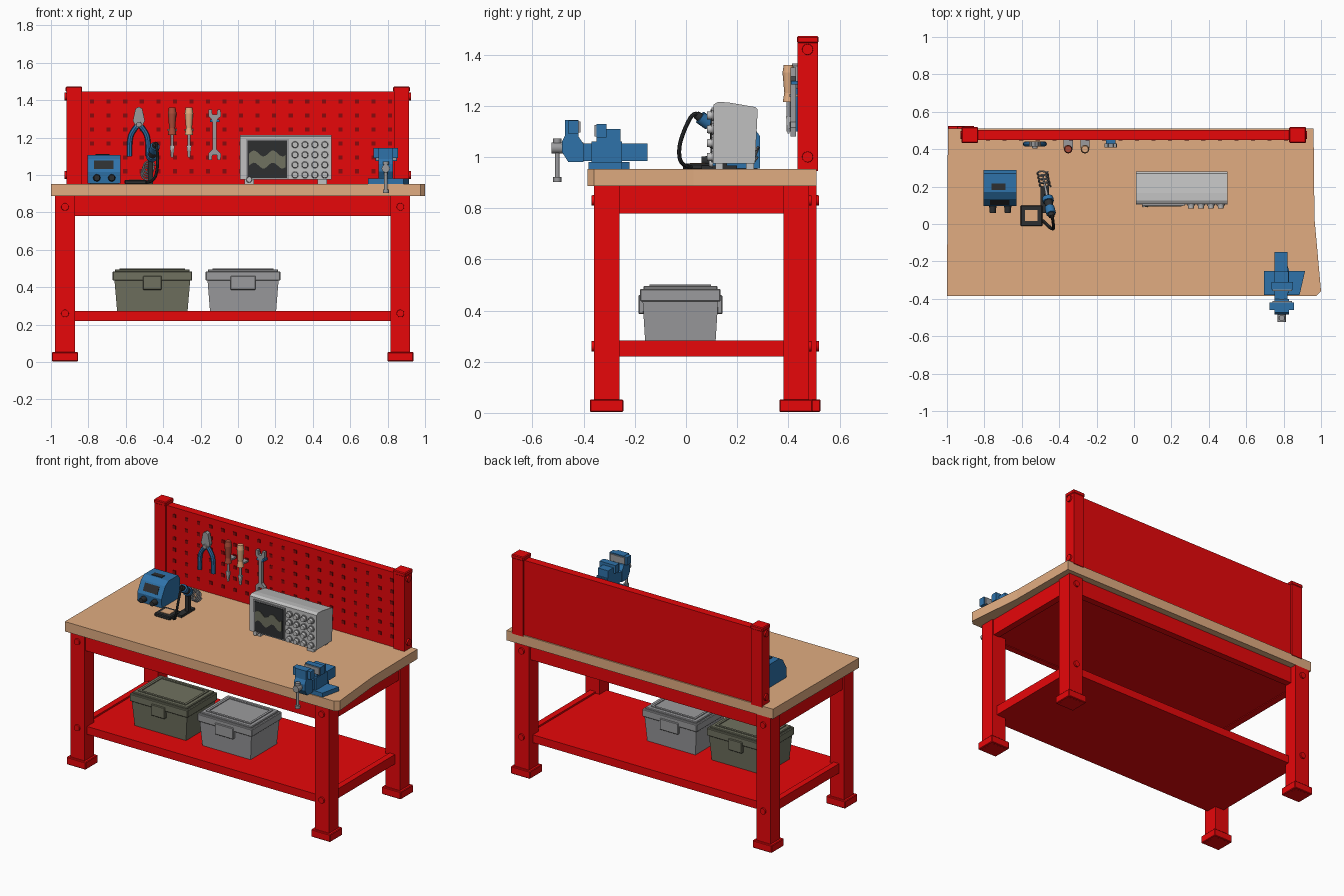
import bpy, bmesh, math
from mathutils import Vector

cube = bpy.data.objects.get("Cube")
if cube:
    bpy.data.objects.remove(cube, do_unlink=True)


def material(name, *rgb):
    m = bpy.data.materials.new(name)
    m.use_nodes = True
    m.diffuse_color = (*rgb, 1)
    m.node_tree.nodes["Principled BSDF"].inputs["Base Color"].default_value = (*rgb, 1)
    return m


RED = material("red paint", .8, .002, .003)
HOLE = material("dark red", .25, .003, .004)
WOOD = material("tan wood", .75, .415, .22)
BLUE = material("blue", .028, .17, .40)
LIGHT = material("light grey", .53, .53, .53)
GREY = material("mid grey", .33, .33, .34)
OLIVE = material("olive", .16, .165, .115)
BLACK = material("near black", .026, .028, .03)
RUST = material("rust red", .40, .07, .04)


def add(name, mat, bm, smooth=False):
    bmesh.ops.recalc_face_normals(bm, faces=bm.faces)
    me = bpy.data.meshes.new(name)
    bm.to_mesh(me)
    bm.free()
    me.materials.append(mat)
    ob = bpy.data.objects.new(name, me)
    bpy.context.collection.objects.link(ob)
    if smooth:
        me.shade_smooth()
        me.set_sharp_from_angle(angle=math.radians(40))


def boxes(name, mat, *specs, bevel=0):
    """Each spec: centre xyz, size xyz, optional scale of the bottom end."""
    bm = bmesh.new()
    for c, s, *taper in specs:
        for v in bmesh.ops.create_cube(bm, size=1)["verts"]:
            k = taper[0] if taper and v.co.z < 0 else 1
            v.co = Vector(c) + Vector((v.co.x * s[0] * k, v.co.y * s[1] * k, v.co.z * s[2]))
    if bevel:
        bmesh.ops.bevel(bm, geom=bm.edges[:], offset=bevel, segments=1, affect='EDGES')
    add(name, mat, bm)


def span(x0, x1, y0, y1, z0, z1):
    return ((x0 + x1) / 2, (y0 + y1) / 2, (z0 + z1) / 2), (x1 - x0, y1 - y0, z1 - z0)


def rods(name, mat, *specs, sides=12):
    """Each spec: start point, end point, start radius, end radius."""
    bm = bmesh.new()
    for a, b, r0, r1 in specs:
        a, b = Vector(a), Vector(b)
        turn = (b - a).to_track_quat('Z', 'Y').to_matrix().to_4x4()
        turn.translation = (a + b) / 2
        bmesh.ops.create_cone(bm, cap_ends=True, segments=sides, radius1=r0,
                              radius2=r1, depth=(b - a).length, matrix=turn)
    add(name, mat, bm, True)


def prism(name, mat, pts, axis, lo, hi):
    """Extrude a closed 2D profile along one axis."""
    bm = bmesh.new()
    i = "xyz".index(axis)
    face = bm.faces.new([bm.verts.new(p[:i] + (lo,) + p[i:]) for p in pts])
    for v in bmesh.ops.extrude_face_region(bm, geom=[face])["geom"]:
        if isinstance(v, bmesh.types.BMVert):
            v.co[i] = hi
    add(name, mat, bm)


def tube(name, mat, pts, r):
    cu = bpy.data.curves.new(name, 'CURVE')
    cu.dimensions = '3D'
    cu.bevel_depth, cu.bevel_resolution, cu.use_fill_caps = r, 2, True
    sp = cu.splines.new('NURBS')
    sp.points.add(len(pts) - 1)
    for p, co in zip(sp.points, pts):
        p.co = (*co, 1)
    sp.use_endpoint_u, sp.order_u, sp.resolution_u = True, 3, 6
    tmp = bpy.data.objects.new(name, cu)
    bm = bmesh.new()
    bm.from_mesh(tmp.to_mesh())
    bpy.data.objects.remove(tmp)
    add(name, mat, bm, True)


# Legs with feet and bolts
for side, x in (("right", -.925), ("left", .868)):
    for end, y in (("front", -.31), ("back", .46 if x < 0 else .43)):
        face = math.copysign(1, y)
        boxes(f"{end}_{side}_leg", RED, ((x, y, .445), (.105, .1, .885)))
        boxes(f"{end}_{side}_foot", RED, ((x, y, .028), (.14, .13, .05)), bevel=.004)
        rods(f"{end}_{side}_bolts", RED,
             *[((x, y, z), (x, y + face * .06, z), .024, .02) for z in (.26, .83)])

# Frame under the top and lower shelf with raised ends
boxes("apron_rails", RED, span(-.9, .85, -.35, -.31, .78, .888), span(-.9, .85, .42, .465, .78, .888),
      span(-.965, -.92, -.31, .44, .78, .888), span(.865, .91, -.31, .44, .78, .888))
boxes("top_support_plate", RED, span(-.94, .89, -.33, .45, .785, .8))
boxes("lower_shelf", RED, span(-.94, .885, -.335, .44, .22, .272),
      *[span(x - .02, x + .02, -.27, .38, .22, .283) for x in (-.92, .865)])
prism("table_top", WOOD, [(-1, -.385), (.975, -.385), (1, -.36), (.965, .03), (.96, .51), (-.995, .51)],
      "z", .887, .952)

# Back panel with posts
boxes("peg_panel", RED, span(-.89, .85, .45, .502, .945, 1.447))
for side, x in (("right", -.878), ("left", .875)):
    out = math.copysign(1, x)
    boxes(f"{side}_post", RED, span(x - .04, x + .04, .435, .515, .945, 1.45))
    boxes(f"{side}_post_cap", RED, span(x - .045, x + .045, .433, .518, 1.445, 1.472), bevel=.005)
    rods(f"{side}_post_bolts", RED, *[((x, .475, z), (x + out * .05, .475, z), .024, .021) for z in (1.0, 1.42)])
boxes("peg_holes", HOLE, *[((-.78 + c * .0885, .449, 1.02 + r * .0745), (.022, .006, .022))
                           for c in range(19) for r in range(6)])

# Pliers
for s in (-1, 1):
    prism("pliers_jaw", GREY, [(-.53, 1.365), (-.53 + s * .018, 1.355), (-.53 + s * .032, 1.29),
                               (-.53 + s * .014, 1.255), (-.53, 1.255)], "y", .415, .44)
    tube("pliers_handle", BLUE, [(-.53 - s * .005, .428, 1.28), (-.53 + s * .03, .428, 1.24),
                                 (-.53 + s * .052, .428, 1.19), (-.53 + s * .05, .428, 1.1)], .014)
rods("pliers_pivot", GREY, ((-.53, .44, 1.27), (-.53, .405, 1.27), .016, .014))

# Screwdrivers
for name, mat, x in (("rust", RUST, -.352), ("tan", WOOD, -.262)):
    rods(f"{name}_screwdriver_handle", mat, ((x, .4, 1.36), (x, .4, 1.33), .018, .023),
         ((x, .4, 1.33), (x, .4, 1.25), .023, .016), ((x, .4, 1.25), (x, .4, 1.215), .016, .022))
    rods(f"{name}_screwdriver_shaft", GREY, ((x, .4, 1.22), (x, .4, 1.1), .008, .008))
    boxes(f"{name}_screwdriver_tip", LIGHT, ((x, .4, 1.125), (.026, .018, .065), .4))
    boxes(f"{name}_screwdriver_hook", GREY, ((x, .43, 1.24), (.05, .05, .012)))

# Wrench with two open ends, mirrored top to bottom
half = [(.011, 0), (.011, .078), (.034, .1), (.032, .135), (.015, .135), (.012, .108)]
upper = half + [(-x, z) for x, z in reversed(half)]
for s in (1, -1):
    prism("wrench_half", GREY, [(-.125 + x, 1.215 + s * z) for x, z in upper], "y", .408, .43)
boxes("wrench_hook", BLUE, ((-.125, .43, 1.29), (.05, .04, .015)))

# Oscilloscope
prism("oscilloscope_case", LIGHT, [(.105, .975), (.108, 1.205), (.125, 1.215), (.165, 1.213),
                                   (.27, 1.195), (.28, 1.185), (.27, .975)], "x", .01, .5)
boxes("oscilloscope_feet", LIGHT, *[((x, y, .963), (.05, .03, .025)) for x in (.06, .45) for y in (.13, .25)])
boxes("oscilloscope_bezel", GREY, span(.042, .272, .1, .108, .978, 1.193))
boxes("oscilloscope_screen", BLACK, span(.052, .262, .096, .102, .985, 1.185))
xs = [.06 + i * .0121 for i in range(17)]
wave = lambda x: .016 * math.sin((x - .06) * 62)
prism("oscilloscope_trace", OLIVE, [(x, 1.115 + wave(x)) for x in xs]
      + [(x, 1.05 + wave(x)) for x in reversed(xs)], "y", .093, .097)
grid = [(.305 + c * .053, 1.0 + r * .054) for c in range(4) for r in range(4)]
rods("knob_collars", GREY, *[((x, .11, z), (x, .1, z), .022, .022) for x, z in grid])
rods("oscilloscope_knobs", LIGHT, *[((x, .106, z), (x, .083, z), .018, .015) for x, z in grid])
rods("power_button", LIGHT, ((.06, .106, .975), (.06, .09, .975), .016, .014))

# Soldering station
prism("station_body", BLUE, [(.1, .955), (.095, 1.015), (.135, 1.085), (.17, 1.108), (.27, 1.108),
                             (.29, 1.08), (.29, .955)], "x", -.805, -.628)
tilt = [(.107, 1.03), (.102, 1.033), (.127, 1.077), (.132, 1.074)]
prism("station_display", BLACK, tilt, "x", -.77, -.665)
boxes("station_vent", BLACK, ((-.725, .2, 1.109), (.075, .035, .005)))
rods("station_knobs", BLACK, *[((x, .1, .985), (x, .06, .985), .02, .016) for x in (-.755, -.675)])
boxes("station_feet", BLACK, span(-.79, -.64, .11, .28, .95, .958))

# Iron stand, sponge, iron and cable
boxes("stand_base", BLACK, span(-.607, -.49, -.012, .1, .95, .974), bevel=.005)
boxes("stand_sponge", WOOD, span(-.582, -.515, .015, .075, .97, .977))
boxes("stand_arm", BLACK, span(-.5, -.455, .06, .2, .95, .966), span(-.48, -.455, .13, .16, .96, 1.08))
rods("iron_handle", BLACK, ((-.44, .04, 1.165), (-.46, .13, 1.1), .016, .024))
rods("iron_grip", BLUE, ((-.443, .055, 1.155), (-.452, .09, 1.13), .026, .026),
     ((-.458, .12, 1.108), (-.462, .14, 1.094), .03, .03))
rods("iron_tip", GREY, ((-.46, .13, 1.1), (-.488, .26, 1.0), .009, .004))
coil = []
for i in range(33):
    a, t = i * math.pi / 4, i / 32
    coil.append((-.475 - t * .016 + .03 * math.cos(a), .2 + t * .08 + .018 * math.sin(a),
                 1.05 - t * .05 + .03 * math.sin(a)))
tube("iron_coil", GREY, coil, .005)
tube("iron_cable", BLACK, [(-.44, .05, 1.165), (-.435, .03, 1.18), (-.43, -.01, 1.1),
                           (-.43, -.03, 1.03), (-.45, -.02, .965), (-.49, .02, .96)], .008)

# Bench vise
prism("vise_base", BLUE, [(.695, -.38), (.885, -.38), (.915, -.25), (.83, -.25), (.82, -.22),
                          (.76, -.22), (.75, -.25), (.695, -.25)], "z", .952, .98)
boxes("vise_body", BLUE, span(.75, .83, -.37, -.25, .975, 1.06), span(.752, .82, -.42, -.15, .985, 1.052))
boxes("vise_rear_jaw", BLUE, span(.75, .825, -.35, -.255, 1.05, 1.11), span(.735, .85, -.35, -.31, 1.075, 1.128))
prism("vise_front_jaw", BLUE, [(-.485, 1.02), (-.46, .98), (-.4, .98), (-.4, 1.05), (-.42, 1.08), (-.42, 1.145),
                               (-.472, 1.145), (-.472, 1.085), (-.485, 1.06)], "x", .75, .83)
boxes("vise_front_jaw_plate", BLUE, span(.725, .855, -.46, -.42, 1.09, 1.143))
boxes("vise_jaw_faces", GREY, span(.74, .845, -.42, -.412, 1.095, 1.138), span(.74, .845, -.358, -.35, 1.08, 1.125))
rods("vise_screw", GREY, ((.79, -.4, 1.035), (.79, -.525, 1.035), .022, .022))
rods("vise_handle", GREY, ((.79, -.503, .915), (.79, -.503, 1.06), .009, .009),
     ((.79, -.503, .903), (.79, -.503, .922), .016, .016), ((.79, -.503, 1.055), (.79, -.503, 1.072), .016, .016))


# Storage boxes on the shelf, latched front and back
def storage_box(name, mat, x, w, latch):
    y, d = -.022, .315
    boxes(f"{name}_body", mat, ((x, y, .355), (w - .02, d - .02, .166), .93))
    boxes(f"{name}_lid", mat, ((x, y, .46), (w, d, .05)), ((x, y, .488), (w - .025, d - .025, .016)), bevel=.004)
    rim_x, rim_y = w / 2 - .045, d / 2 - .045
    boxes(f"{name}_lid_rim", mat, *[((x + s * rim_x, y, .498), (.015, d - .075, .006)) for s in (-1, 1)],
          *[((x, y + s * rim_y, .498), (w - .075, .015, .006)) for s in (-1, 1)])
    boxes(f"{name}_latches", mat, *[((x, y + s * (d / 2 - .004), .423), (latch, .022, .075)) for s in (-1, 1)],
          bevel=.004)


storage_box("olive_box", OLIVE, -.458, .425, .1)
storage_box("grey_box", GREY, .027, .4, .135)
